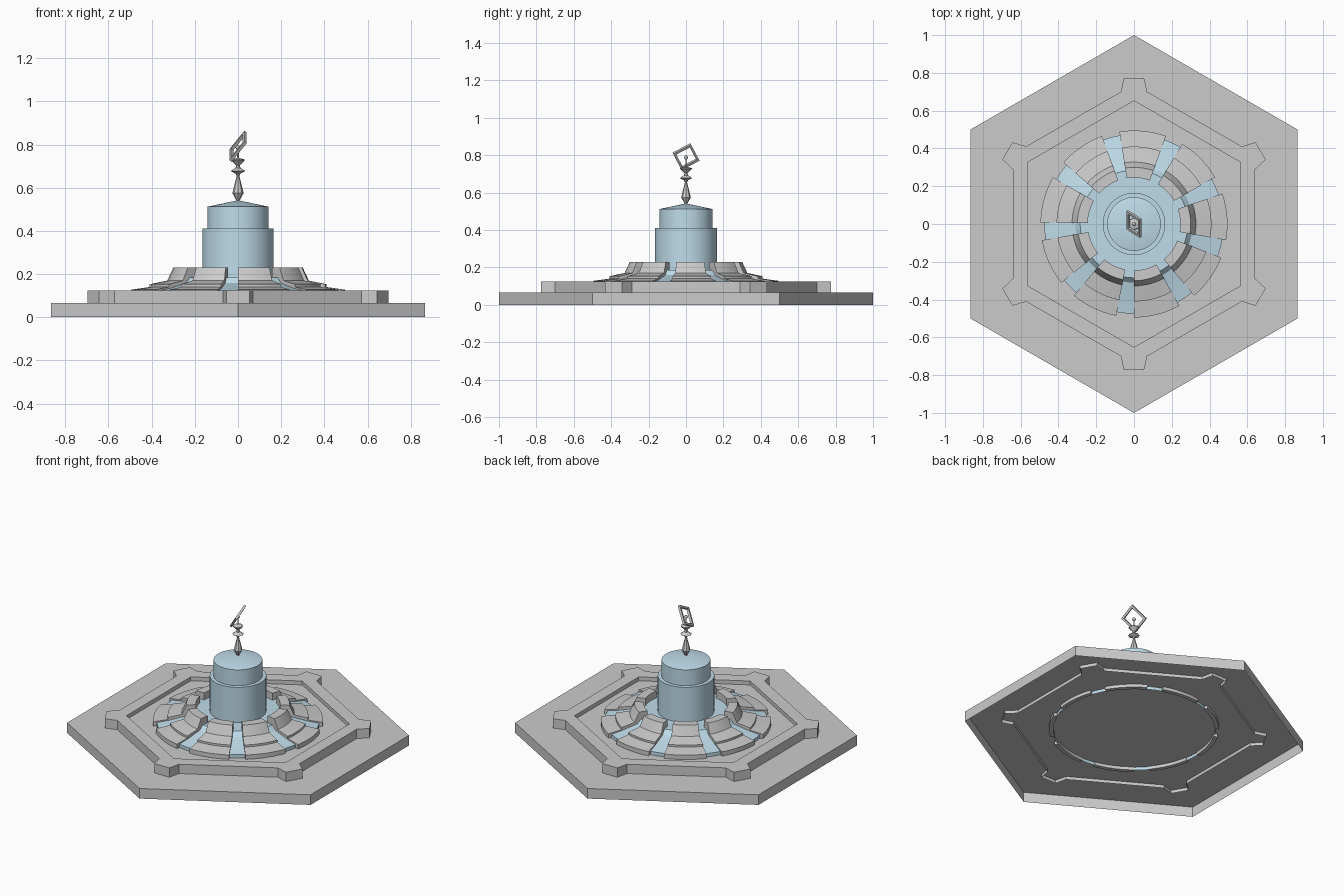
import bpy, bmesh, math
from mathutils import Matrix, Vector

if "Cube" in bpy.data.objects:
    bpy.data.objects.remove(bpy.data.objects["Cube"])

blue = bpy.data.materials.new("pale_blue")
blue.diffuse_color = (0.52, 0.72, 0.83, 1)
blue.use_nodes = True
blue.node_tree.nodes["Principled BSDF"].inputs["Base Color"].default_value = blue.diffuse_color


def make(name, verts, faces, mat=None, smooth=False):
    me = bpy.data.meshes.new(name)
    me.from_pydata(verts, [], faces)
    bm = bmesh.new()
    bm.from_mesh(me)
    bmesh.ops.remove_doubles(bm, verts=bm.verts, dist=1e-5)
    bmesh.ops.recalc_face_normals(bm, faces=bm.faces)
    bm.to_mesh(me)
    bm.free()
    ob = bpy.data.objects.new(name, me)
    bpy.context.collection.objects.link(ob)
    if mat:
        me.materials.append(mat)
    if smooth:
        bpy.ops.object.select_all(action='DESELECT')
        ob.select_set(True)
        bpy.context.view_layer.objects.active = ob
        bpy.ops.object.shade_smooth_by_angle(angle=math.radians(25))
    return ob


def sweep(profile, start, span, n):
    """Revolve (radius, z) points about z through an arc of n steps."""
    verts = []
    for i in range(n + 1):
        a = math.radians(start + span * i / n)
        verts += [(r * math.cos(a), r * math.sin(a), z) for r, z in profile]
    m = len(profile)
    faces = [(i * m + j, (i + 1) * m + j, (i + 1) * m + j + 1, i * m + j + 1)
             for i in range(n) for j in range(m - 1)]
    return verts, faces


def lathe(name, profile, n, mat=None, smooth=False):
    return make(name, *sweep(profile, 0, 360, n), mat, smooth)


def hexagon(r, z):
    return [(r * math.sin(k * math.pi / 3), r * math.cos(k * math.pi / 3), z)
            for k in range(6)]


# base plate: hexagonal shell, open underneath
verts = hexagon(1, 0) + hexagon(1, 0.065)
faces = [(k, (k + 1) % 6, (k + 1) % 6 + 6, k + 6) for k in range(6)]
make("base_plate", verts, faces + [tuple(range(6, 12))])

# raised tier: hexagon with corner lugs and a shallow recess
corner = [(-0.07, 0.70), (-0.053, 0.774), (0.053, 0.774), (0.07, 0.70)]
outline = []
for k in range(6):
    rot = Matrix.Rotation(-k * math.pi / 3, 3, 'Z')
    outline += [rot @ Vector((x, y, 0)) for x, y in corner]
verts = [(p.x, p.y, z) for z in (0.045, 0.125) for p in outline]
verts += hexagon(0.652, 0.125) + hexagon(0.652, 0.10)
faces = [(i, (i + 1) % 24, (i + 1) % 24 + 24, i + 24) for i in range(24)]
for k in range(6):
    c, n, k2 = 24 + 4 * k, 24 + 4 * ((k + 1) % 6), (k + 1) % 6
    faces.append((c, c + 1, c + 2, c + 3, 48 + k))
    faces.append((c + 3, n, 48 + k2, 48 + k))
    faces.append((48 + k, 48 + k2, 54 + k2, 54 + k))
faces.append(tuple(range(54, 60)))
make("raised_tier", verts, faces)

# nine stepped grey ring segments
segment = [(0.47, 0.07), (0.47, 0.045), (0.495, 0.045), (0.495, 0.128), (0.41, 0.14),
           (0.41, 0.153), (0.328, 0.17), (0.30, 0.23), (0.245, 0.23), (0.245, 0.07)]
for k in range(9):
    verts, faces = sweep(segment, -90 + 40 * k, 29, 8)
    m = len(segment)
    faces += [tuple(range(m)), tuple(range(8 * m, 9 * m))]
    faces += [(i * m, (i + 1) * m, (i + 2) * m - 1, (i + 1) * m - 1) for i in range(8)]
    make(f"ring_segment_{k + 1}", verts, faces, smooth=True)

# blue core: sloped skirt, two-stage drum and shallow cone roof
lathe("blue_core", [(0.475, 0.045), (0.475, 0.122), (0.40, 0.135), (0.31, 0.158),
                    (0.285, 0.185), (0.165, 0.185), (0.165, 0.41), (0.142, 0.41),
                    (0.142, 0.512), (0, 0.542)], 72, blue, True)

# finial on the roof
lathe("finial", [(0, 0.53), (0.008, 0.542), (0.026, 0.575), (0.006, 0.655),
                 (0.012, 0.666), (0.034, 0.677), (0.012, 0.692), (0.008, 0.704),
                 (0.031, 0.727), (0.031, 0.731), (0.004, 0.738), (0.004, 0.785),
                 (0, 0.785)], 8)
lathe("finial_ball", [(0.011 * math.sin(i * math.pi / 6), 0.787 - 0.011 * math.cos(i * math.pi / 6))
                      for i in range(7)], 12, None, True)

# tilted square frame around the ball
u = Vector((0, 0.885, 0.466))
v = Vector((-0.58, 0.38, -0.72))
w = u.cross(v)
verts = []
for s, t in ((-1, -1), (1, -1), (1, 1), (-1, 1)):
    for inset, depth in ((0, -1), (0, 1), (0.013, 1), (0.013, -1)):
        p = u * s * (0.054 - inset) + v * t * (0.06 - inset) + w * depth * 0.007
        verts.append(p + Vector((0, 0, 0.792)))
faces = [(4 * i + j, 4 * ((i + 1) % 4) + j, 4 * ((i + 1) % 4) + (j + 1) % 4, 4 * i + (j + 1) % 4)
         for i in range(4) for j in range(4)]
make("tilted_frame", verts, faces)
